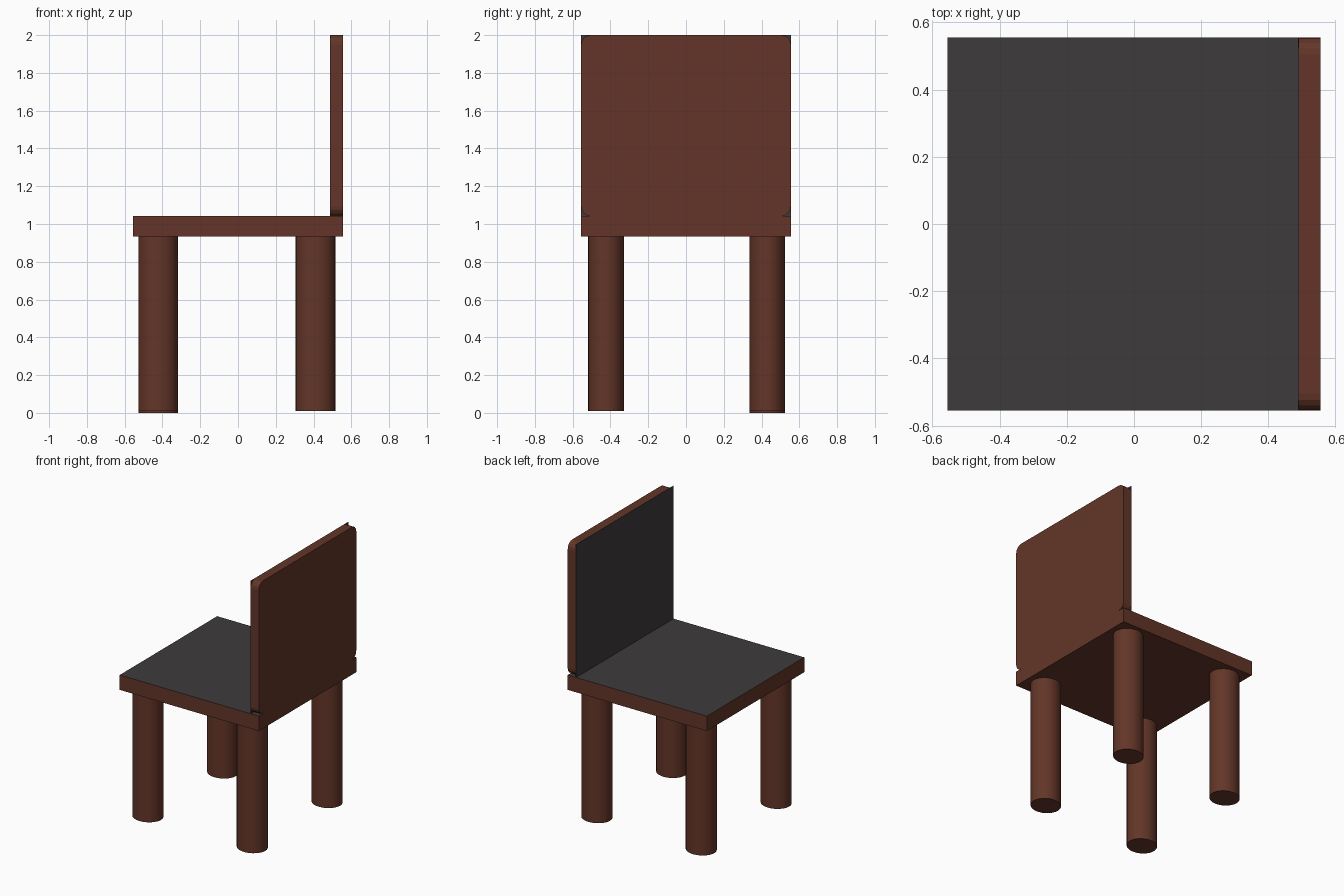
import bpy, bmesh
from math import sin, cos, pi

if "Cube" in bpy.data.objects:
    bpy.data.objects.remove(bpy.data.objects["Cube"])


def material(name, color):
    m = bpy.data.materials.new(name)
    m.diffuse_color = (*color, 1)
    m.use_nodes = True
    m.node_tree.nodes["Principled BSDF"].inputs["Base Color"].default_value = m.diffuse_color
    return m


wood = material("brown_wood", (0.125, 0.036, 0.021))
pad = material("dark_grey", (0.048, 0.043, 0.045))


def box(name, lo, hi, mat):
    bpy.ops.mesh.primitive_cube_add(
        size=1, location=[(a + b) / 2 for a, b in zip(lo, hi)])
    ob = bpy.context.object
    ob.name = name
    ob.scale = [b - a for a, b in zip(lo, hi)]
    bpy.ops.object.transform_apply(location=False, rotation=False, scale=True)
    ob.data.materials.append(mat)
    return ob


W = 0.555

# seat: brown slab with dark top face
seat = box("seat", (-W, -W, 0.935), (W, W, 1.042), wood)
seat.data.materials.append(pad)
for face in seat.data.polygons:
    if face.normal.z > 0.9:
        face.material_index = 1

# square dark panel on the inner side of the backrest
box("backrest_panel", (0.488, -W, 1.042), (0.491, W, 2.0), pad)

# backrest board: rounded-corner outline, extruded along x
r, z0, z1 = 0.05, 1.042, 2.0
bm = bmesh.new()
outline = []
corners = [(W - r, z1 - r), (r - W, z1 - r), (r - W, z0 + r), (W - r, z0 + r)]
for q, (cy, cz) in enumerate(corners):
    for i in range(5):
        a = (q + i / 4) * pi / 2
        outline.append(bm.verts.new((0.491, cy + r * cos(a), cz + r * sin(a))))
base = bm.faces.new(outline)
ext = bmesh.ops.extrude_face_region(bm, geom=[base], use_keep_orig=True)
bmesh.ops.translate(bm, vec=(0.064, 0, 0),
                    verts=[v for v in ext["geom"] if isinstance(v, bmesh.types.BMVert)])
bmesh.ops.recalc_face_normals(bm, faces=bm.faces)
mesh = bpy.data.meshes.new("backrest_board")
bm.to_mesh(mesh)
bm.free()
mesh.materials.append(wood)
board = bpy.data.objects.new("backrest_board", mesh)
bpy.context.collection.objects.link(board)

# four slightly oval legs
for name, x, y, bottom in [("front_left_leg", -0.423, -0.423, 0.01),
                           ("front_right_leg", 0.41, -0.423, 0.01),
                           ("rear_left_leg", -0.423, 0.43, 0.0),
                           ("rear_right_leg", 0.41, 0.43, 0.01)]:
    bpy.ops.mesh.primitive_cylinder_add(
        vertices=32, radius=1, depth=1, location=(x, y, (bottom + 0.94) / 2))
    leg = bpy.context.object
    leg.name = name
    leg.scale = (0.105, 0.095, 0.94 - bottom)
    bpy.ops.object.transform_apply(location=False, rotation=False, scale=True)
    leg.data.materials.append(wood)
    bpy.ops.object.shade_smooth_by_angle()
